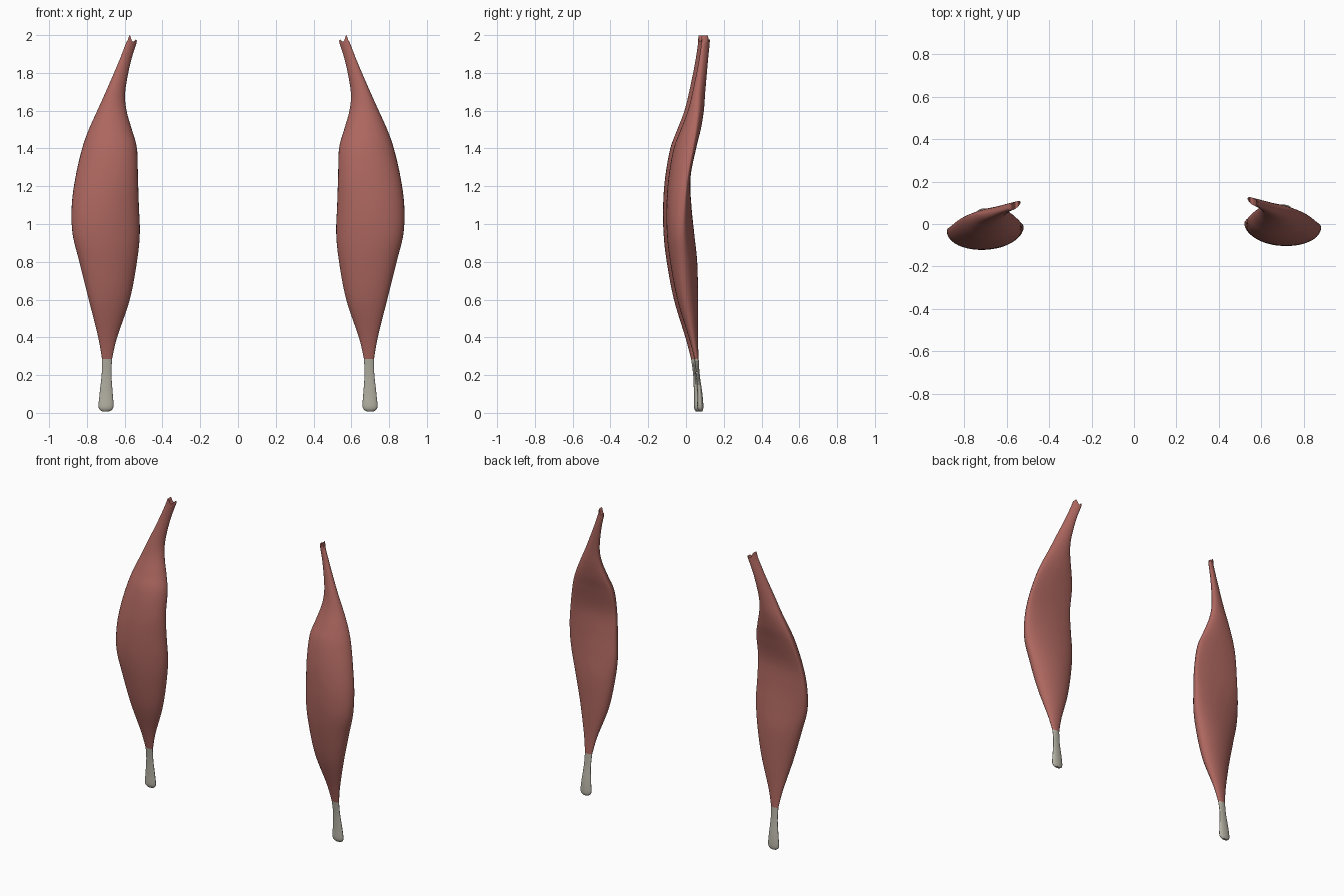
import bpy, bmesh, math

if "Cube" in bpy.data.objects:
    bpy.data.objects.remove(bpy.data.objects["Cube"])

# Cross-sections: z, medial x, lateral x, front y, medial-edge y, lateral-edge y, back y
TENDON = [
    (0.008, .680, .720, .070, .078, .078, .086),
    (0.03, .660, .738, .060, .076, .076, .092),
    (0.10, .663, .733, .060, .073, .073, .087),
    (0.20, .670, .722, .056, .065, .065, .073),
    (0.285, .667, .720, .045, .055, .055, .067),
]
BELLY = [
    TENDON[-1],
    (0.40, .640, .740, .015, .043, .035, .063),
    (0.60, .573, .790, -.045, .020, .000, .063),
    (0.80, .535, .840, -.083, .010, -.015, .058),
    (0.95, .520, .876, -.100, .005, -.020, .042),
    (1.10, .525, .880, -.103, .000, -.010, .028),
    (1.25, .530, .860, -.092, .000, .008, .024),
    (1.40, .535, .825, -.065, .025, .035, .053),
    (1.50, .562, .790, -.028, .050, .050, .078),
    (1.60, .590, .745, .010, .070, .060, .094),
    (1.70, .597, .700, .036, .085, .065, .100),
    (1.85, .570, .635, .068, .103, .080, .112),
    (1.965, .535, .590, .088, .120, .092, .121),
]
SIDES = 40


def smooth_rows(rows, steps=6):
    """Catmull-Rom interpolation through the sections."""
    out = []
    for i in range(len(rows) - 1):
        p0, p1, p2 = rows[max(i - 1, 0)], rows[i], rows[i + 1]
        p3 = rows[min(i + 2, len(rows) - 1)]
        for s in range(steps):
            t = s / steps
            out.append([b + 0.5 * t * (c - a + t * (2*a - 5*b + 4*c - d + t * (3*(b - c) + d - a)))
                        for a, b, c, d in zip(p0, p1, p2, p3)])
    return out + [list(rows[-1])]


def loft(name, rows, mat, side, forked=False):
    bm = bmesh.new()
    rings = []
    data = smooth_rows(rows)
    for k, (z, xm, xl, yf, ym, yl, yb) in enumerate(data):
        ring = []
        for j in range(SIDES):
            a = 2 * math.pi * j / SIDES
            u = 0.5 + 0.5 * math.cos(a)
            s = math.sin(a)
            mid = (ym + yl) / 2
            y = ym + (yl - ym) * u + ((yb - mid) * s if s > 0 else (mid - yf) * s)
            h = 0
            if forked and k == len(data) - 1:   # ragged two-pronged tip
                h = 0.035 * math.exp(-((u - .7) / .16) ** 2) + 0.012 * math.exp(-((u - .12) / .12) ** 2)
            # the left muscle sits slightly further forward
            ring.append(bm.verts.new((side * (xm + (xl - xm) * u), y - (0.018 if side < 0 else 0), z + h)))
        rings.append(ring)
    for r0, r1 in zip(rings, rings[1:]):
        for j in range(SIDES):
            n = (j + 1) % SIDES
            bm.faces.new((r0[j], r0[n], r1[n], r1[j]))
    # caps: flat underside, strips across the tip
    bm.faces.new(rings[0][::-1])
    top, half = rings[-1], SIDES // 2
    for j in range(half):
        a, b = top[j], top[j + 1]
        c, d = top[(SIDES - j - 1) % SIDES], top[(SIDES - j) % SIDES]
        loop = []
        for v in (a, b, c, d):
            if v not in loop:
                loop.append(v)
        bm.faces.new(loop)
    bmesh.ops.recalc_face_normals(bm, faces=bm.faces)
    me = bpy.data.meshes.new(name)
    bm.to_mesh(me)
    bm.free()
    ob = bpy.data.objects.new(name, me)
    bpy.context.collection.objects.link(ob)
    me.materials.append(mat)
    bpy.ops.object.select_all(action='DESELECT')
    ob.select_set(True)
    bpy.context.view_layer.objects.active = ob
    bpy.ops.object.shade_smooth_by_angle(angle=math.radians(50))


def material(name, color):
    m = bpy.data.materials.new(name)
    m.diffuse_color = color
    m.use_nodes = True
    m.node_tree.nodes["Principled BSDF"].inputs["Base Color"].default_value = m.diffuse_color
    return m


red = material("muscle_red", (0.42, 0.135, 0.115, 1))
pale = material("tendon_pale", (0.46, 0.44, 0.37, 1))

# Mirrored pair of thigh muscles, each with its lower tendon
for label, side in (("right", 1), ("left", -1)):
    loft(label + "_muscle_belly", BELLY, red, side, forked=True)
    loft(label + "_tendon", TENDON, pale, side)
